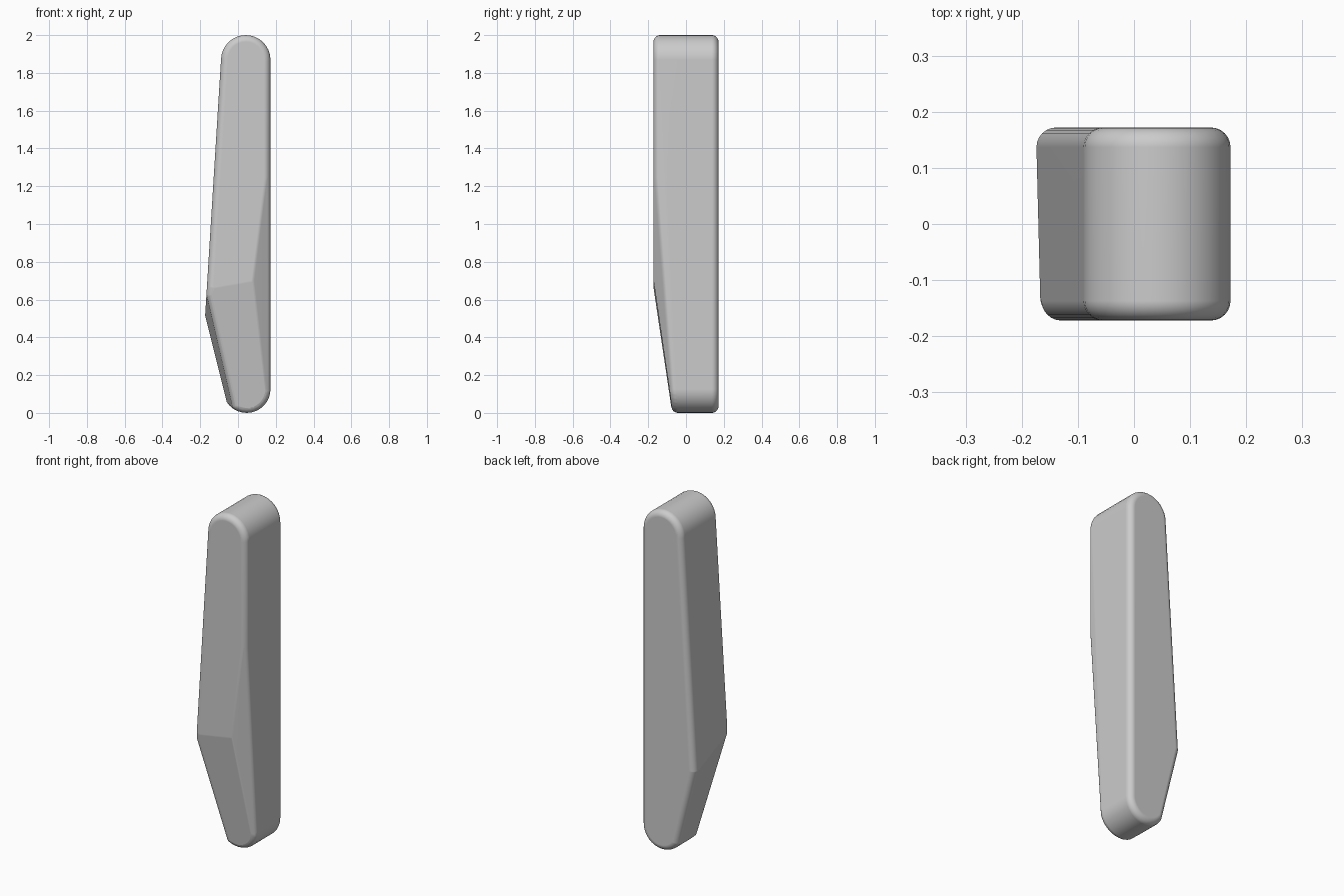
import bpy
import bmesh
from math import cos, sin, pi
from mathutils import Vector

cube = bpy.data.objects.get("Cube")
if cube:
    bpy.data.objects.remove(cube, do_unlink=True)

ROUND = 0.035      # radius of the softened edges
HALF = 0.172       # half depth
SEGMENTS = 32


def circle(cx, cz, radius):
    return [(cx + radius * cos(2 * pi * i / SEGMENTS),
             cz + radius * sin(2 * pi * i / SEGMENTS)) for i in range(SEGMENTS)]


def hull(points):
    """Convex solid around a cloud of points."""
    bm = bmesh.new()
    for p in points:
        bm.verts.new(p)
    out = bmesh.ops.convex_hull(bm, input=bm.verts)
    unused = {g for g in out["geom_interior"] + out["geom_unused"]
              if isinstance(g, bmesh.types.BMVert)}
    bmesh.ops.delete(bm, geom=list(unused), context="VERTS")
    return bm


def cut(bm, a, b, c):
    """Slice off everything outside the plane, leaving room for the rounding."""
    a, b, c = Vector(a), Vector(b), Vector(c)
    normal = (b - a).cross(c - a).normalized()
    if normal.dot(a - Vector((0, 0, 1))) < 0:
        normal.negate()
    bmesh.ops.bisect_plane(bm, geom=bm.verts[:] + bm.edges[:] + bm.faces[:],
                           plane_co=a - normal * ROUND, plane_no=normal,
                           clear_outer=True)
    points = [v.co.copy() for v in bm.verts]
    bm.free()
    return hull(points)


# Core: round top, round foot and a bent side, thinner by the edge radius
outline = circle(0.041, 1.869, 0.131 - ROUND) + circle(0.046, 0.126, 0.126 - ROUND)
outline.append((-0.175 + ROUND, 0.5))
core = hull([(x, y, z) for x, z in outline for y in (ROUND - HALF, HALF - ROUND)])

# Sloped lower front, diagonal front chamfer and tilted lower side
core = cut(core, (-0.15, -HALF, 0.66), (0.08, -HALF, 0.70), (0.04, -0.077, 0.03))
core = cut(core, (0.172, -HALF, 1.45), (0.08, -HALF, 0.70), (0.172, -0.07, 0.1))
core = cut(core, (-0.175, HALF, 0.5), (-0.164, -HALF, 0.63), (-0.08, HALF, 0.12))

# Body: a ball swept around the core rounds every edge
ball = [Vector((cos(t) * cos(p), sin(p), sin(t) * cos(p))) * ROUND
        for p in (pi * k / 12 for k in range(-6, 7))
        for t in (2 * pi * i / SEGMENTS for i in range(SEGMENTS))]
body = hull([v.co + b for v in core.verts for b in ball])
core.free()
bmesh.ops.remove_doubles(body, verts=body.verts, dist=0.0008)
bmesh.ops.dissolve_limit(body, angle_limit=0.012, verts=body.verts, edges=body.edges)
bmesh.ops.recalc_face_normals(body, faces=body.faces)

mesh = bpy.data.meshes.new("rounded_bar")
body.to_mesh(mesh)
body.free()
bar = bpy.data.objects.new("rounded_bar", mesh)
bpy.context.collection.objects.link(bar)

# Plain grey finish
grey = bpy.data.materials.new("light_grey")
grey.use_nodes = True
color = (0.6, 0.6, 0.6, 1)
grey.diffuse_color = color
grey.node_tree.nodes["Principled BSDF"].inputs["Base Color"].default_value = color
mesh.materials.append(grey)

# Smooth shading that keeps the large faces flat
bpy.context.view_layer.objects.active = bar
bar.select_set(True)
bpy.ops.object.shade_smooth_by_angle(angle=0.5)
flat = bar.modifiers.new("flat_faces", "WEIGHTED_NORMAL")
flat.keep_sharp = True
